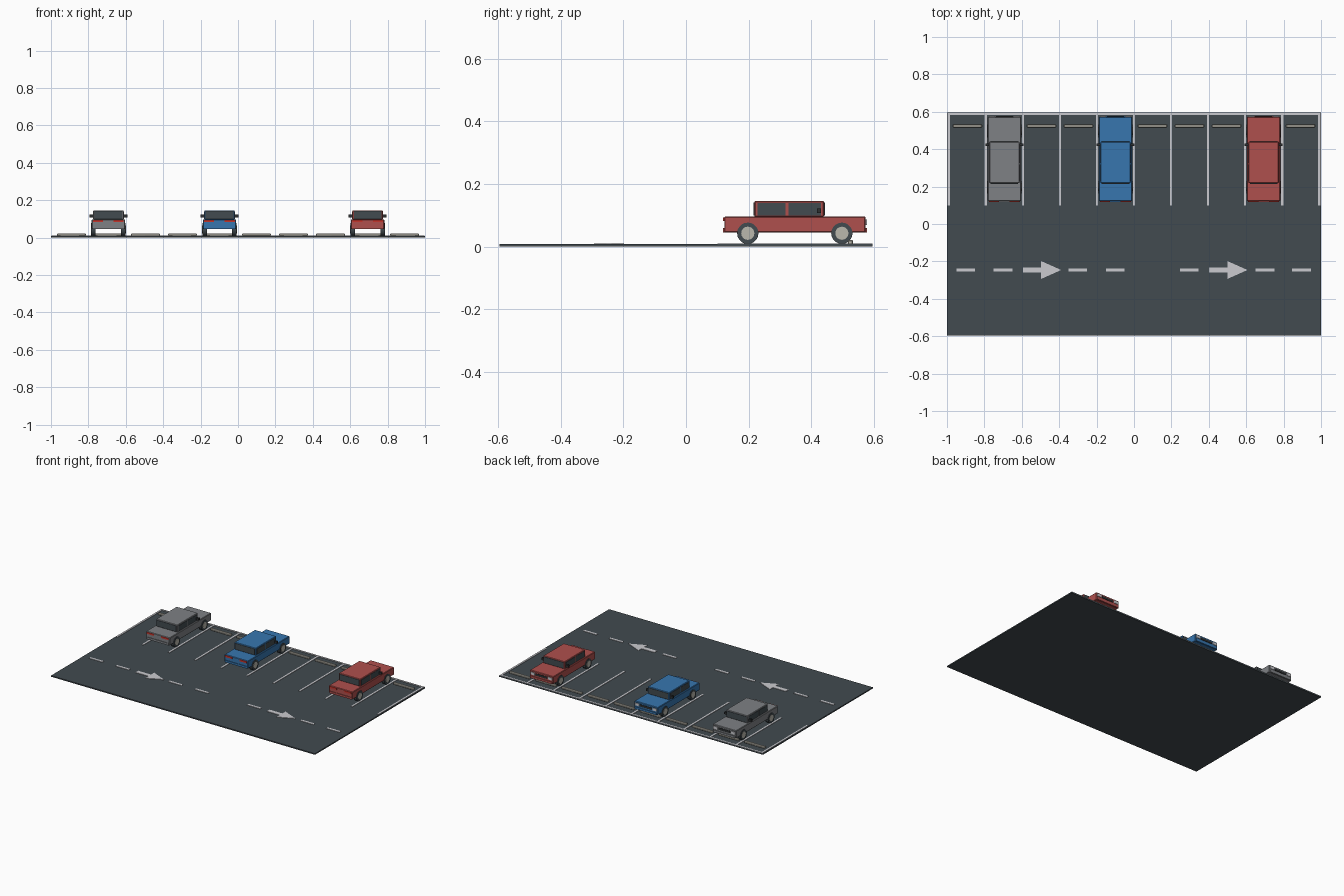
import bpy, bmesh, math
from mathutils import Matrix, Vector

cube = bpy.data.objects.get("Cube")
if cube:
    bpy.data.objects.remove(cube, do_unlink=True)


def material(name, r, g, b):
    m = bpy.data.materials.new(name)
    m.use_nodes = True
    m.diffuse_color = (r, g, b, 1)
    m.node_tree.nodes["Principled BSDF"].inputs["Base Color"].default_value = (r, g, b, 1)
    return m


ASPHALT = material("dark asphalt", 0.054, 0.07, 0.08)
PAINT = material("white paint", 0.6, 0.6, 0.63)
CONCRETE = material("pale concrete", 0.5, 0.48, 0.42)
RED = material("car red", 0.43, 0.08, 0.075)
BLUE = material("car blue", 0.038, 0.18, 0.43)
GREY = material("car grey", 0.21, 0.22, 0.235)
LAMP_RED = material("tail lamp red", 0.55, 0.035, 0.025)
RUBBER = material("black trim", 0.025, 0.028, 0.03)


def finish(name, bm, mat):
    bmesh.ops.recalc_face_normals(bm, faces=bm.faces)
    mesh = bpy.data.meshes.new(name)
    bm.to_mesh(mesh)
    bm.free()
    mesh.materials.append(mat)
    ob = bpy.data.objects.new(name, mesh)
    bpy.context.collection.objects.link(ob)
    return ob


def box(name, mat, x, y, z, bevel=0):
    """Box spanning the (low, high) pairs on each axis."""
    bm = bmesh.new()
    bmesh.ops.create_cube(bm, size=1)
    for v in bm.verts:
        v.co = Vector([(r[0] + r[1]) / 2 + c * (r[1] - r[0]) for c, r in zip(v.co, (x, y, z))])
    if bevel:
        bmesh.ops.bevel(bm, geom=bm.edges[:], offset=bevel, segments=1, affect='EDGES')
    return finish(name, bm, mat)


def disc(name, mat, x, y, z, radius, width):
    """Cylinder lying along x."""
    bm = bmesh.new()
    place = Matrix.Translation((x, y, z)) @ Matrix.Rotation(math.pi / 2, 4, 'Y')
    bmesh.ops.create_cone(bm, cap_ends=True, segments=20, radius1=radius, radius2=radius,
                          depth=width, matrix=place)
    return finish(name, bm, mat)


# Ground slab and painted markings
TOP = 0.008
MARK = (TOP - 0.001, TOP + 0.003)
PITCH = 0.198
box("asphalt_slab", ASPHALT, (-1, 1), (-0.595, 0.595), (0, TOP))
box("back_line", PAINT, (-0.997, 0.997), (0.583, 0.594), MARK)
for i in range(-5, 6):
    x = i * PITCH
    box("stall_line", PAINT, (x - 0.006, x + 0.006), (0.1, 0.585), MARK)
for i in range(10):
    x = (i - 4.5) * PITCH
    box("wheel_stop", CONCRETE, (x - 0.077, x + 0.077), (0.516, 0.533), (TOP, 0.021), 0.003)

# Lane dashes and arrows
LANE = -0.246
for x in (-0.9, -0.7, -0.3, -0.1, 0.296, 0.7, 0.896):
    box("lane_dash", PAINT, (x - 0.05, x + 0.05), (LANE - 0.008, LANE + 0.008), MARK)
for start in (-0.594, 0.402):
    bm = bmesh.new()
    half = [(0, 0.014), (0.097, 0.014), (0.097, 0.048), (0.205, 0)]
    outline = half + [(x, -y) for x, y in reversed(half[:-1])]
    face = bm.faces.new([bm.verts.new((start + x, LANE + y, MARK[0])) for x, y in outline])
    top = bmesh.ops.extrude_face_region(bm, geom=[face])["geom"]
    verts = [g for g in top if isinstance(g, bmesh.types.BMVert)]
    bmesh.ops.translate(bm, verts=verts, vec=(0, 0, MARK[1] - MARK[0]))
    finish("lane_arrow", bm, PAINT)


def car(cx, paint, label):
    def part(name, mat, x, y, z, bevel=0):
        return box(f"{label}_{name}", mat, (cx + x[0], cx + x[1]), y, z, bevel)

    # Body, cabin and glass
    part("body", paint, (-0.089, 0.089), (0.122, 0.573), (0.045, 0.097), 0.003)
    part("cabin", paint, (-0.081, 0.081), (0.218, 0.44), (0.095, 0.146), 0.003)
    part("rear_window", ASPHALT, (-0.074, 0.074), (0.215, 0.22), (0.1, 0.141))
    part("windscreen", ASPHALT, (-0.074, 0.074), (0.438, 0.443), (0.1, 0.141))
    # Grille and bumpers
    part("grille", RUBBER, (-0.045, 0.045), (0.571, 0.576), (0.07, 0.085))
    part("front_bumper", paint, (-0.083, 0.083), (0.57, 0.578), (0.046, 0.06))
    part("rear_bumper", paint, (-0.083, 0.083), (0.118, 0.125), (0.046, 0.06))
    for s in (-1, 1):
        def side(name, mat, x, y, z):
            return part(name, mat, sorted((s * x[0], s * x[1])), y, z)

        side("rear_side_window", ASPHALT, (0.079, 0.083), (0.228, 0.318), (0.1, 0.139))
        side("front_side_window", ASPHALT, (0.079, 0.083), (0.327, 0.43), (0.1, 0.139))
        side("mirror", RUBBER, (0.08, 0.102), (0.417, 0.43), (0.107, 0.122))
        side("tail_lamp", LAMP_RED, (0.028, 0.082), (0.118, 0.124), (0.082, 0.094))
        side("headlamp", PAINT, (0.05, 0.083), (0.571, 0.577), (0.07, 0.087))
        # Wheels
        for y in (0.197, 0.497):
            disc(f"{label}_tyre", ASPHALT, cx + s * 0.08, y, 0.043, 0.034, 0.024)
            disc(f"{label}_hub", CONCRETE, cx + s * 0.082, y, 0.043, 0.021, 0.023)


car(-3.5 * PITCH, GREY, "grey_car")
car(-0.5 * PITCH, BLUE, "blue_car")
car(3.5 * PITCH, RED, "red_car")
